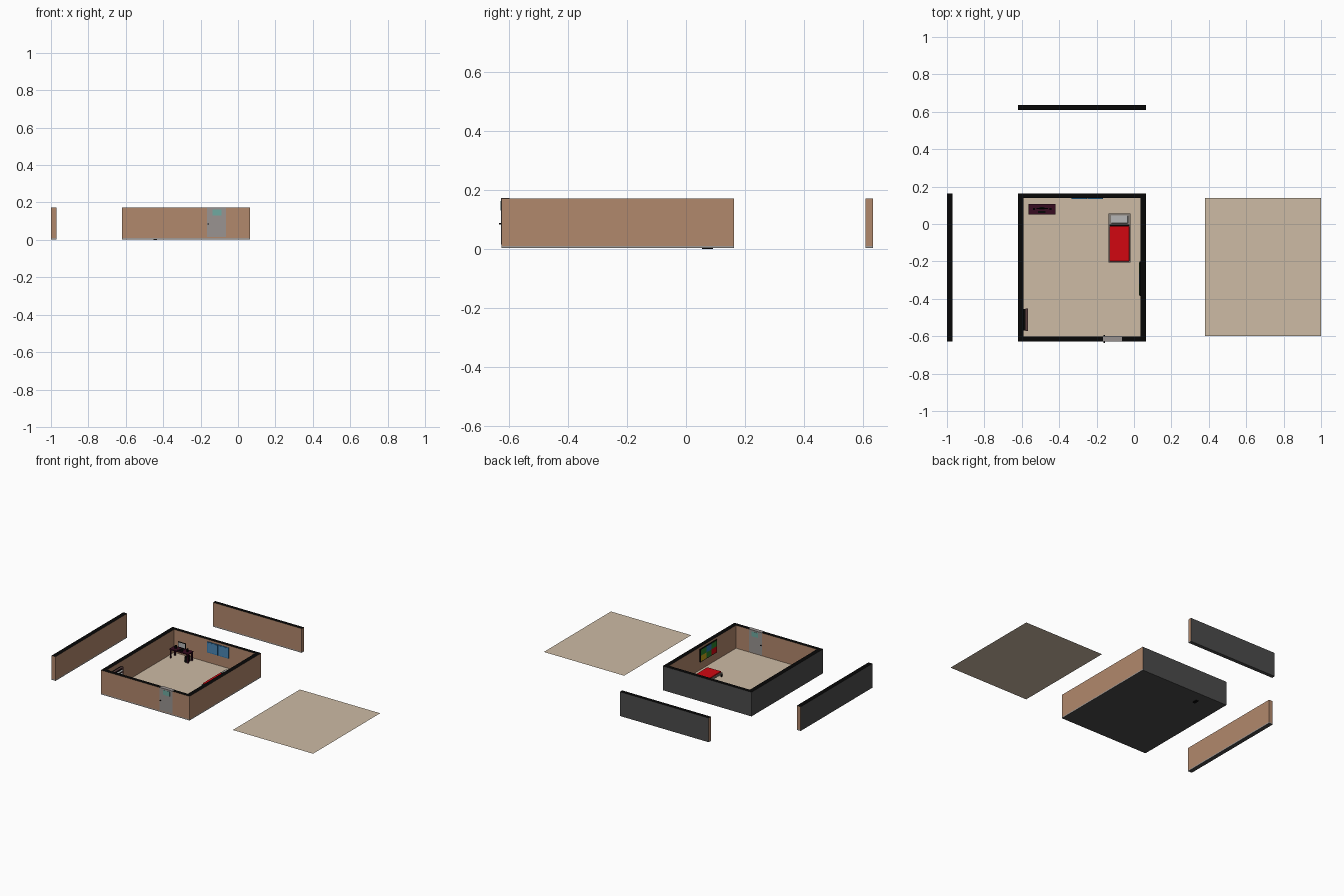
import bpy, bmesh
from mathutils import Vector

if "Cube" in bpy.data.objects:
    bpy.data.objects.remove(bpy.data.objects["Cube"])


def mat(name, hexcode):
    """Material from an sRGB hex colour."""
    m = bpy.data.materials.new(name)
    rgb = [(int(hexcode[i:i + 2], 16) / 255) ** 2.2 for i in (0, 2, 4)]
    m.diffuse_color = (*rgb, 1)
    m.use_nodes = True
    m.node_tree.nodes["Principled BSDF"].inputs["Base Color"].default_value = m.diffuse_color
    return m


BROWN = mat("wall_brown", "B0876C")
DARK = mat("outer_dark", "4C4C4C")
BLACK = mat("black", "101010")
TAN = mat("floor_tan", "CCBAA3")
BASE = mat("base_grey", "A09A96")
DOOR = mat("door_grey", "989290")
TEAL = mat("door_glass", "6FA8A0")
BLUE = mat("window_blue", "4C86B4")
RED = mat("blanket_red", "D01018")
PILLOW = mat("pillow_grey", "B4B4B4")
FRAME = mat("bed_frame", "837C76")
WOOD = mat("desk_wood", "3A1426")
SHELF = mat("shelf_wood", "5A4040")
WHITE = mat("white", "D0D0D0")
GREEN = mat("art_green", "2E8030")
YELLOW = mat("art_yellow", "C0A020")
ARTBLUE = mat("art_blue", "2A70A8")


def box(name, x, y, z, main, sides=None, bevel=0):
    """Box between bounds; sides maps '+x', '-z'... to other materials."""
    bm = bmesh.new()
    bmesh.ops.create_cube(bm, size=1)
    lo = Vector((x[0], y[0], z[0]))
    size = Vector((x[1], y[1], z[1])) - lo
    for v in bm.verts:
        v.co = lo + Vector((v.co[i] + 0.5) * size[i] for i in range(3))
    bm.normal_update()
    me = bpy.data.meshes.new(name)
    me.materials.append(main)
    for key, m in (sides or {}).items():
        me.materials.append(m)
        axis, sign = "xyz".index(key[1]), (1 if key[0] == "+" else -1)
        for f in bm.faces:
            if f.normal[axis] * sign > 0.9:
                f.material_index = len(me.materials) - 1
    bm.to_mesh(me)
    bm.free()
    ob = bpy.data.objects.new(name, me)
    bpy.context.collection.objects.link(ob)
    if bevel:
        b = ob.modifiers.new("bevel", "BEVEL")
        b.width, b.segments = bevel, 2
    return ob


def sheet(name, x, y, z, m):
    """Flat horizontal rectangle."""
    me = bpy.data.meshes.new(name)
    me.from_pydata([(x[0], y[0], z), (x[1], y[0], z), (x[1], y[1], z), (x[0], y[1], z)],
                   [], [(0, 1, 2, 3)])
    me.materials.append(m)
    bpy.context.collection.objects.link(bpy.data.objects.new(name, me))


# Room shell
X0, X1, Y0, Y1 = -0.62, 0.065, -0.627, 0.163
T, ZB, ZF, ZT = 0.03, 0.003, 0.011, 0.172
TOP = {"+z": BLACK}
BACKSIDE = {"+z": BLACK, "+y": DARK}
LEFTSIDE = {"+z": BLACK, "-x": DARK}
box("room_base", (X0, X1), (Y0, Y1), (ZB, ZF), BASE, {"-z": DARK, "+y": DARK, "-x": DARK})
sheet("room_floor", (X0 + T, X1 - T), (Y0 + 0.025, Y1 - 0.025), ZF + 0.001, TAN)
box("front_wall", (X0, X1), (Y0, Y0 + 0.025), (ZF, ZT), BROWN, {"+z": BLACK, "-x": DARK})
box("back_wall", (X0, X1), (Y1 - 0.025, Y1), (ZF, ZT), BROWN, {**BACKSIDE, "-x": DARK})
box("right_wall", (X1 - T, X1), (Y0 + 0.025, Y1 - 0.025), (ZF, ZT), BROWN, TOP)
box("left_wall", (X0, X0 + T), (Y0 + 0.025, Y1 - 0.025), (ZF, ZT), BROWN, LEFTSIDE)

# Detached walls and ceiling panel
box("spare_back_wall", (X0, X1), (0.61, 0.635), (ZF, ZT), BROWN, BACKSIDE)
box("spare_back_base", (X0, X1), (0.61, 0.635), (ZB, ZF), BASE, {"-z": DARK, "+y": DARK})
box("spare_left_wall", (-1, -0.97), (Y0, Y1), (ZF, ZT), BROWN, LEFTSIDE)
box("spare_left_base", (-1, -0.97), (Y0, Y1), (ZB, ZF), BASE, {"-z": DARK, "-x": DARK})
sheet("ceiling_panel", (0.38, 1.0), (-0.60, 0.14), 0.011, TAN)

# Door with small glass pane and a handle on each face
box("door", (-0.165, -0.065), (Y0 - 0.001, Y0 + 0.027), (0.015, 0.1735), DOOR)
box("door_glass", (-0.137, -0.087), (Y0 - 0.002, Y0 + 0.028), (0.13, 0.163), TEAL)
for side, y in (("outer", (-0.635, Y0)), ("inner", (Y0 + 0.027, Y0 + 0.034))):
    box(f"{side}_door_handle", (-0.163, -0.155), y, (0.083, 0.088), BLACK)

# Double window on the back wall
for i, x in enumerate((-0.335, -0.249)):
    box(f"window_frame_{i}", (x, x + 0.083), (0.134, 0.139), (0.082, 0.157), ARTBLUE)
    box(f"window_pane_{i}", (x + 0.005, x + 0.078), (0.133, 0.136), (0.087, 0.152), BLUE)

# Picture on the right wall: frame and coloured patches
box("picture_frame", (0.029, 0.036), (-0.385, -0.2), (0.068, 0.158), BLACK)
patches = [(RED, 0, 0), (GREEN, 1, 0), (YELLOW, 2, 0), (GREEN, 0, 1), (ARTBLUE, 1, 1), (GREEN, 2, 1)]
for i, (m, c, r) in enumerate(patches):
    y, z = -0.38 + c * 0.0583, 0.073 + r * 0.04
    box(f"picture_patch_{i}", (0.0275, 0.03), (y, y + 0.0583), (z, z + 0.04), m)

# Wall shelf unit on the left
box("shelf_back", (-0.59, -0.58), (-0.57, -0.455), (0.07, 0.14), BLACK)
for i in range(4):
    z = 0.07 + i * 0.022
    box(f"shelf_board_{i}", (-0.58, -0.567), (-0.57, -0.455), (z, z + 0.005), SHELF if i == 3 else WHITE)
for i, y in enumerate((-0.573, -0.455)):
    box(f"shelf_side_{i}", (-0.58, -0.566), (y, y + 0.003), (0.07, 0.141), SHELF)

# Bed
BX, BY = (-0.137, -0.02), (-0.205, 0.055)
box("bed_frame", BX, BY, (0.03, 0.04), FRAME)
box("blanket", (-0.131, -0.025), (-0.2, -0.012), (0.04, 0.05), RED, bevel=0.003)
box("mattress_head", (-0.133, -0.023), (-0.008, 0.05), (0.04, 0.046), FRAME)
box("pillow", (-0.123, -0.033), (0.004, 0.046), (0.046, 0.054), PILLOW, bevel=0.003)
box("blanket_fold", (-0.132, -0.024), (-0.012, -0.004), (0.04, 0.048), BLACK)
for i, x in enumerate((-0.137, -0.028)):
    for j, y in enumerate((-0.205, 0.047)):
        box(f"bed_leg_{i}{j}", (x, x + 0.008), (y, y + 0.008), (ZF, 0.03), BLACK)

# Desk with computer
box("desk_top", (-0.565, -0.42), (0.05, 0.108), (0.07, 0.077), WOOD)
for i, x in enumerate((-0.563, -0.43)):
    for j, y in enumerate((0.052, 0.098)):
        box(f"desk_leg_{i}{j}", (x, x + 0.008), (y, y + 0.008), (ZF, 0.07), WOOD)
box("computer_tower", (-0.453, -0.432), (0.055, 0.092), (0, 0.05), BLACK)
box("keyboard", (-0.512, -0.472), (0.058, 0.07), (0.077, 0.08), BLACK)
box("monitor_foot", (-0.505, -0.478), (0.077, 0.09), (0.077, 0.08), BLACK)
box("monitor_stem", (-0.495, -0.488), (0.083, 0.088), (0.08, 0.092), BLACK)
box("monitor", (-0.522, -0.461), (0.081, 0.086), (0.09, 0.128), BLACK)
box("monitor_screen", (-0.518, -0.465), (0.08, 0.082), (0.094, 0.124), PILLOW)
for i, x in enumerate((-0.541, -0.451)):
    box(f"speaker_{i}", (x, x + 0.011), (0.074, 0.085), (0.077, 0.098), BLACK)
